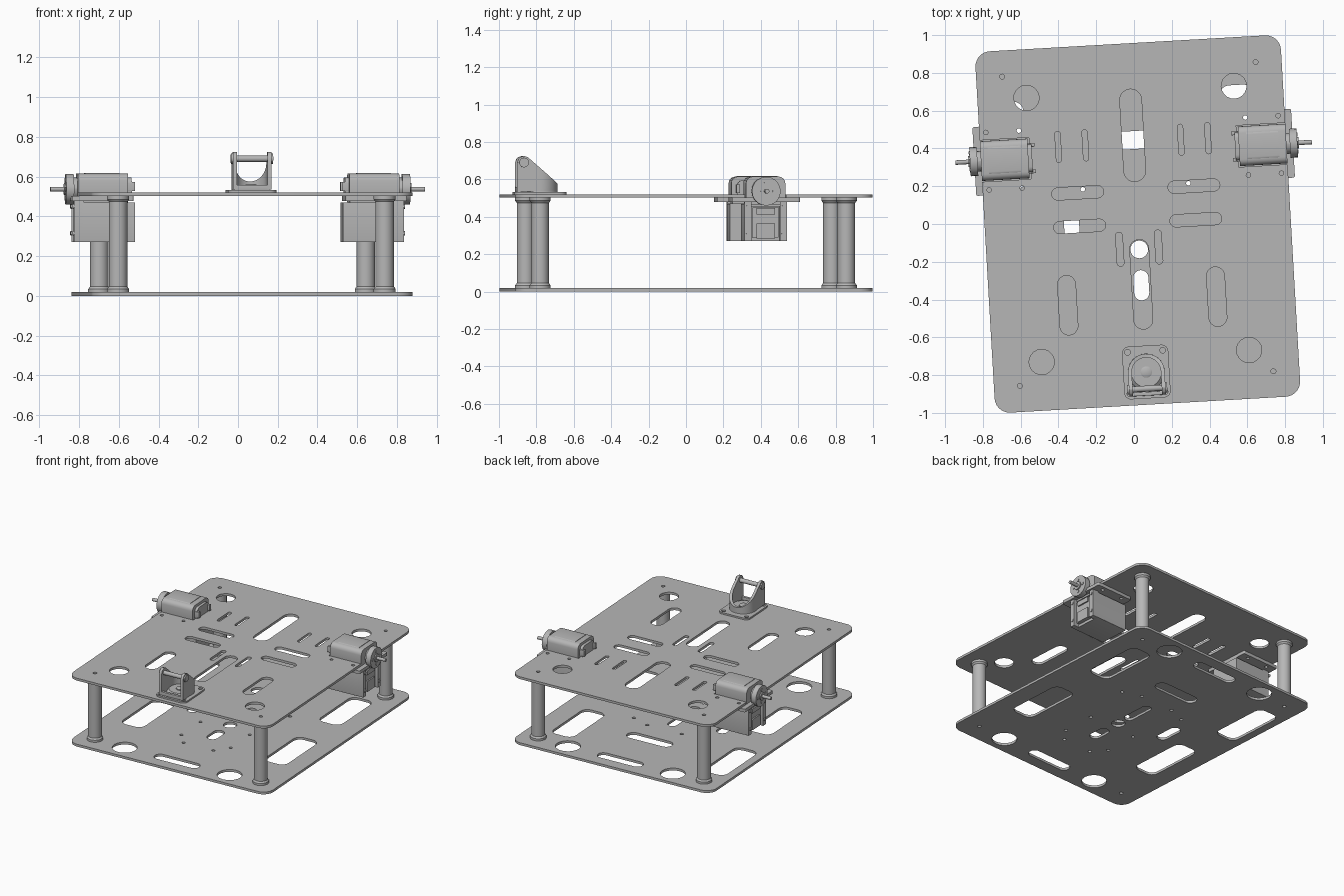
import bpy, bmesh, math
from mathutils import Matrix, Vector

cube = bpy.data.objects.get("Cube")
if cube:
    bpy.data.objects.remove(cube, do_unlink=True)

grey = bpy.data.materials.new("light grey metal")
grey.use_nodes = True
COLOUR = (0.47, 0.47, 0.47, 1)
grey.diffuse_color = COLOUR
grey.node_tree.nodes["Principled BSDF"].inputs["Base Color"].default_value = COLOUR

# The whole chassis sits slightly turned
FRAME = Matrix.Translation((0.02, 0, 0)) @ Matrix.Rotation(math.radians(3.3), 4, "Z")
BOTTOM, THICK, TOP = 0.0, 0.018, 0.502


def place(name, mesh):
    mesh.materials.clear()
    mesh.materials.append(grey)
    mesh.polygons.foreach_set("use_smooth", [True] * len(mesh.polygons))
    mesh.set_sharp_from_angle(angle=math.radians(30))
    ob = bpy.data.objects.new(name, mesh)
    ob.matrix_world = FRAME
    bpy.context.scene.collection.objects.link(ob)
    return ob


def finish(name, bm):
    bmesh.ops.recalc_face_normals(bm, faces=bm.faces)
    mesh = bpy.data.meshes.new(name)
    bm.to_mesh(mesh)
    bm.free()
    return place(name, mesh)


def round_rect(x, y, w, h, r, steps=7):
    pts = []
    for q, (sx, sy) in enumerate([(1, 1), (-1, 1), (-1, -1), (1, -1)]):
        for i in range(steps + 1):
            a = (q + i / steps) * math.pi / 2
            p = Vector((x + sx * (w / 2 - r) + r * math.cos(a),
                        y + sy * (h / 2 - r) + r * math.sin(a)))
            if not pts or (p - pts[-1]).length > 1e-4:
                pts.append(p)
    if (pts[0] - pts[-1]).length < 1e-4:
        pts.pop()
    return pts


def slot(x, y, w, h):
    return round_rect(x, y, w, h, min(w, h) / 2)


def hole(x, y, r):
    return round_rect(x, y, 2 * r, 2 * r, r, 5)


def both(make, x, y, *size):
    return [make(s * x, y, *size) for s in (-1, 1)]


def sheet(name, outline, holes, z, thick):
    """Flat sheet with cut-outs, made from a filled curve."""
    curve = bpy.data.curves.new(name, "CURVE")
    curve.dimensions, curve.fill_mode = "2D", "BOTH"
    curve.extrude = thick / 2
    for pts in [outline] + holes:
        sp = curve.splines.new("POLY")
        sp.points.add(len(pts) - 1)
        for sp_pt, p in zip(sp.points, pts):
            sp_pt.co = (p[0], p[1], 0, 1)
        sp.use_cyclic_u = True
    tmp = bpy.data.objects.new(name + "_curve", curve)
    bpy.context.scene.collection.objects.link(tmp)
    deps = bpy.context.evaluated_depsgraph_get()
    mesh = bpy.data.meshes.new_from_object(tmp.evaluated_get(deps))
    bpy.data.objects.remove(tmp, do_unlink=True)
    mesh.transform(Matrix.Translation((0, 0, z + thick / 2)))
    return place(name, mesh)


def prism_x(name, pts, x0, x1):
    """Extrude a y-z profile along x."""
    bm = bmesh.new()
    face = bm.faces.new([bm.verts.new((x0, p[0], p[1])) for p in pts])
    ext = bmesh.ops.extrude_face_region(bm, geom=[face])["geom"]
    bmesh.ops.translate(bm, vec=(x1 - x0, 0, 0),
                        verts=[v for v in ext if isinstance(v, bmesh.types.BMVert)])
    return finish(name, bm)


def box_x(name, x0, x1, y, z, w, h, r=0.002):
    return prism_x(name, round_rect(y, z, w, h, r, 4), x0, x1)


def lathe(name, x, y, profile, n=32):
    bm = bmesh.new()
    rings = [[bm.verts.new((x + r * math.cos(2 * math.pi * i / n),
                            y + r * math.sin(2 * math.pi * i / n), z)) for i in range(n)]
             for r, z in profile]
    for a, b in zip(rings, rings[1:]):
        for i in range(n):
            j = (i + 1) % n
            bm.faces.new((a[i], a[j], b[j], b[i]))
    bm.faces.new(rings[0])
    bm.faces.new(rings[-1])
    return finish(name, bm)


# Top plate, notched on both sides for the motors
body = round_rect(0, 0, 1.62, 1.916, 0.08)
quarter = len(body) // 4
notch = [(0.81, 0.27), (0.55, 0.27), (0.55, 0.49), (0.81, 0.49)]
left_notch = [(-x, y) for x, y in reversed(notch)]
outline = body[:2 * quarter] + left_notch + body[2 * quarter:] + notch
posts = both(hole, 0.672, 0.82, 0.013) + both(hole, 0.672, -0.82, 0.013)
cuts = posts + [slot(0, 0.47, 0.115, 0.49), slot(0, -0.32, 0.1, 0.475)]
for y in (0.70, -0.70):
    cuts += both(hole, 0.55, y, 0.067)
for y in (0.183, 0.005):
    cuts += both(slot, 0.308, y, 0.275, 0.065)
for x in (0.253, 0.397):
    cuts += both(slot, x, 0.432, 0.028, 0.165)
cuts += both(slot, 0.395, -0.408, 0.095, 0.315) + both(slot, 0.103, -0.128, 0.036, 0.18)
for x in (0.6, 0.775):
    for y in (0.225, 0.53):
        cuts += both(hole, x, y, 0.012)
sheet("top_plate", outline, cuts, TOP, THICK)

# Bottom plate
cuts = list(posts)
for y in (0.83, -0.83):
    cuts += both(hole, 0.425, y, 0.087) + [slot(0, y, 0.36, 0.085)]
cuts += both(lambda x, y: round_rect(x, y, 0.18, 0.46, 0.055), 0.58, -0.275)
cuts += [round_rect(0.56, 0.475, 0.18, 0.46, 0.055),
         round_rect(-0.66, 0.455, 0.18, 0.46, 0.055)]
cuts += [slot(0, 0.445, 0.36, 0.095), hole(0, -0.135, 0.047),
         slot(0, -0.325, 0.08, 0.16), slot(0, 0.06, 0.07, 0.24),
         slot(-0.35, 0.0, 0.08, 0.2)]
for x, y in [(0.2, -0.2), (0.2, -0.45), (0.28, 0.2), (0.12, -0.55), (0.14, 0.25)]:
    cuts += both(hole, x, y, 0.012)
sheet("bottom_plate", body, cuts, BOTTOM, THICK)

# Corner standoffs with flanged ends
for sx, side in ((-1, "right"), (1, "left")):
    for sy, end in ((-1, "front"), (1, "back")):
        lathe(f"{end}_{side}_standoff", sx * 0.672, sy * 0.82,
              [(0.056, THICK), (0.056, 0.034), (0.047, 0.046),
               (0.047, 0.474), (0.056, 0.486), (0.056, TOP)])

# Drive motors
MY = 0.38
for s, side in ((-1, "right"), (1, "left")):
    box_x(f"{side}_motor_body", s * 0.558, s * 0.81, MY, 0.54, 0.21, 0.15, 0.035)
    box_x(f"{side}_motor_cover", s * 0.60, s * 0.77, MY, 0.543, 0.16, 0.15, 0.02)
    box_x(f"{side}_motor_tail", s * 0.538, s * 0.56, MY, 0.54, 0.15, 0.11, 0.03)
    for dy in (-0.07, 0.07):
        box_x(f"{side}_terminal", s * 0.522, s * 0.56, MY + dy, 0.55, 0.02, 0.045)
    box_x(f"{side}_hub", s * 0.80, s * 0.835, MY, 0.54, 0.11, 0.11, 0.0549)
    prism_x(f"{side}_drive_disc", hole(MY, 0.537, 0.077), s * 0.828, s * 0.868)
    prism_x(f"{side}_drive_collar", hole(MY, 0.537, 0.03), s * 0.86, s * 0.876)
    prism_x(f"{side}_shaft", hole(MY, 0.537, 0.012), s * 0.86, s * 0.945)
    for dy, dz in ((0.045, 0), (-0.045, 0), (0, 0.045), (0, -0.045)):
        prism_x(f"{side}_disc_screw", hole(MY + dy, 0.537 + dz, 0.011), s * 0.86, s * 0.872)
    # Gearbox hanging below the plate
    box_x(f"{side}_gearbox", s * 0.525, s * 0.79, MY, 0.37, 0.23, 0.2)
    box_x(f"{side}_gearbox_neck", s * 0.56, s * 0.80, MY, 0.485, 0.2, 0.06)
    box_x(f"{side}_gearbox_face", s * 0.78, s * 0.815, MY, 0.37, 0.14, 0.16)
    box_x(f"{side}_face_rib", s * 0.81, s * 0.825, MY, 0.43, 0.1, 0.035)
    box_x(f"{side}_face_pad", s * 0.81, s * 0.825, MY, 0.325, 0.1, 0.08)
    for dy in (-0.095, 0.095):
        box_x(f"{side}_gearbox_post", s * 0.78, s * 0.832, MY + dy, 0.375, 0.038, 0.21)
        for z in (0.315, 0.45):
            prism_x(f"{side}_post_screw", hole(MY + dy, z, 0.012), s * 0.83, s * 0.838)
    # Mounting bracket under the plate
    holes = [hole(s * x, y, 0.012) for x in (0.6, 0.775) for y in (0.225, 0.53)]
    sheet(f"{side}_motor_bracket", round_rect(s * 0.69, MY, 0.31, 0.365, 0.01),
          holes, 0.478, 0.024)

# Caster mount at the front
CY = -0.785
holes = [hole(sx * 0.093, CY + sy * 0.11, 0.015) for sx in (-1, 1) for sy in (-1, 1)]
sheet("caster_base", round_rect(0, CY, 0.245, 0.28, 0.035), holes, TOP + THICK, 0.012)
lathe("caster_bearing", 0, CY, [(0.098, 0.53), (0.095, 0.54), (0.08, 0.552), (0.06, 0.552)])
lathe("caster_pivot", 0, CY, [(0.03, 0.55), (0.03, 0.558), (0.022, 0.562)])


def yoke_top(y):
    """Rounded ear at the front, sloping down to the back."""
    d = y + 0.873
    if d < 0.02:
        return 0.688 + math.sqrt(max(0.0, 0.037 ** 2 - d * d))
    return 0.719 - (d - 0.02) * 0.87


# U-shaped yoke swept along its plan path
R, WALL = 0.097, 0.02
path = [(0, 0, y) for y in (-0.91, -0.903, -0.892, -0.873, -0.853, -0.82)]
path += [(math.pi * i / 20, 1, CY) for i in range(21)]
path += [(math.pi, 0, p[2]) for p in reversed(path[:6])]
bm = bmesh.new()
sections = []
for a, arc, y0 in path:
    ring = []
    y_out = y0 + arc * R * math.sin(a)
    for r, upper in ((R, 0), (R, 1), (R - WALL, 1), (R - WALL, 0)):
        y = y0 + arc * r * math.sin(a)
        z = yoke_top(y_out) if upper else 0.535
        ring.append(bm.verts.new((r * math.cos(a), y, z)))
    sections.append(ring)
for p, q in zip(sections, sections[1:]):
    for i in range(4):
        j = (i + 1) % 4
        bm.faces.new((p[i], p[j], q[j], q[i]))
bm.faces.new(sections[0])
bm.faces.new(sections[-1])
finish("caster_yoke", bm)
prism_x("caster_axle", hole(-0.873, 0.69, 0.016), -0.105, 0.105)
for s in (-1, 1):
    prism_x("axle_cap", hole(-0.873, 0.69, 0.026), s * 0.09, s * 0.106)
box_x("yoke_floor_lip", -0.09, 0.09, -0.9, 0.545, 0.02, 0.026)
